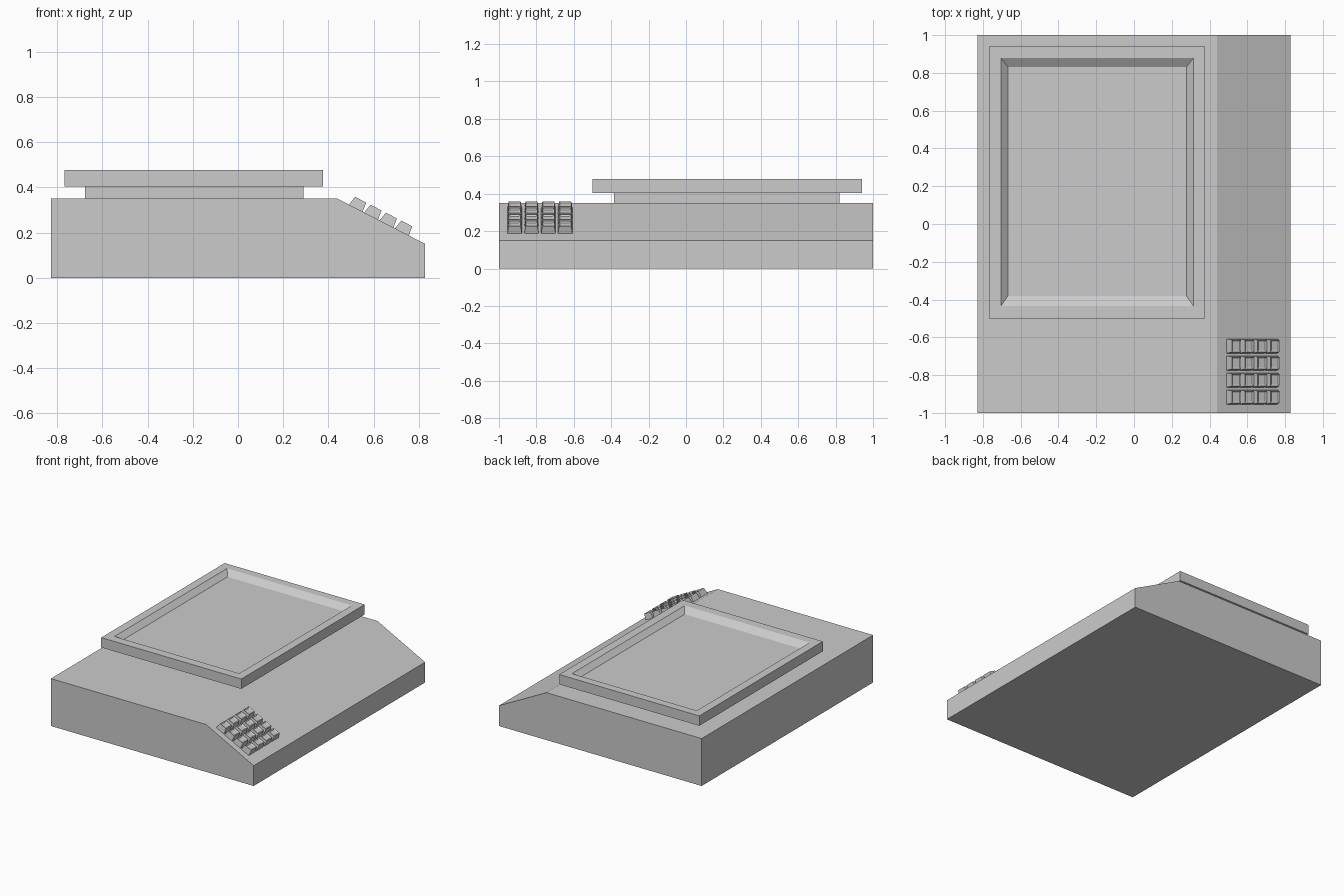
import bpy, bmesh, math
from mathutils import Vector

if "Cube" in bpy.data.objects:
    bpy.data.objects.remove(bpy.data.objects["Cube"])


def make_object(name, bm):
    bmesh.ops.recalc_face_normals(bm, faces=bm.faces)
    mesh = bpy.data.meshes.new(name)
    bm.to_mesh(mesh)
    bm.free()
    obj = bpy.data.objects.new(name, mesh)
    bpy.context.collection.objects.link(obj)
    return obj


def frustum(x0, x1, y0, y1, z0, z1, left=0, right=0, side=0):
    """Box whose top can be pulled in; returns the bmesh and its top face."""
    bm = bmesh.new()
    low = [bm.verts.new(p) for p in
           ((x0, y0, z0), (x1, y0, z0), (x1, y1, z0), (x0, y1, z0))]
    high = [bm.verts.new(p) for p in
            ((x0 + left, y0 + side, z1), (x1 - right, y0 + side, z1),
             (x1 - right, y1 - side, z1), (x0 + left, y1 - side, z1))]
    bm.faces.new(low[::-1])
    top = bm.faces.new(high)
    for i in range(4):
        j = (i + 1) % 4
        bm.faces.new((low[i], low[j], high[j], high[i]))
    return bm, top


def inset_rect(bm, top, x0, x1, y0, y1, z):
    """Inset the top face to an exact rectangle at height z."""
    bmesh.ops.inset_individual(bm, faces=[top], thickness=0.002)
    cx, cy = top.calc_center_median().xy
    for v in top.verts:
        v.co = (x0 if v.co.x < cx else x1, y0 if v.co.y < cy else y1, z)


# Body: extruded profile with a sloping right side
RIDGE = Vector((0.44, 0, 0.35))
EDGE = Vector((0.828, 0, 0.15))
bm = bmesh.new()
profile = [(-0.828, 0), (EDGE.x, 0), (EDGE.x, EDGE.z), (RIDGE.x, RIDGE.z), (-0.828, 0.35)]
face = bm.faces.new([bm.verts.new((x, -1, z)) for x, z in profile])
ext = bmesh.ops.extrude_face_region(bm, geom=[face])
bmesh.ops.translate(bm, vec=(0, 2, 0),
                    verts=[g for g in ext["geom"] if isinstance(g, bmesh.types.BMVert)])
make_object("body", bm)

# Neck under the tray
bm, _ = frustum(-0.677, 0.29, -0.385, 0.82, 0.34, 0.406)
make_object("tray_support", bm)

# Weighing tray with a sloped shallow recess
bm, top = frustum(-0.767, 0.377, -0.5, 0.94, 0.405, 0.478)
inset_rect(bm, top, -0.705, 0.315, -0.435, 0.88, 0.478)
inset_rect(bm, top, -0.667, 0.277, -0.38, 0.83, 0.445)
make_object("tray", bm)

# Keypad: 4 x 4 tapered, dished keys lying on the slope
slope = math.atan2(RIDGE.z - EDGE.z, EDGE.x - RIDGE.x)
for row in range(4):
    for col in range(4):
        s, y = 0.056 + col * 0.0765, -0.955 + row * 0.09
        bm, top = frustum(s, s + 0.07, y, y + 0.078, -0.004, 0.043, 0.010, 0.005, 0.007)
        inset_rect(bm, top, s + 0.018, s + 0.057, y + 0.016, y + 0.062, 0.037)
        key = make_object(f"key_{row + 1}_{col + 1}", bm)
        key.location = RIDGE
        key.rotation_euler = (0, slope, 0)
